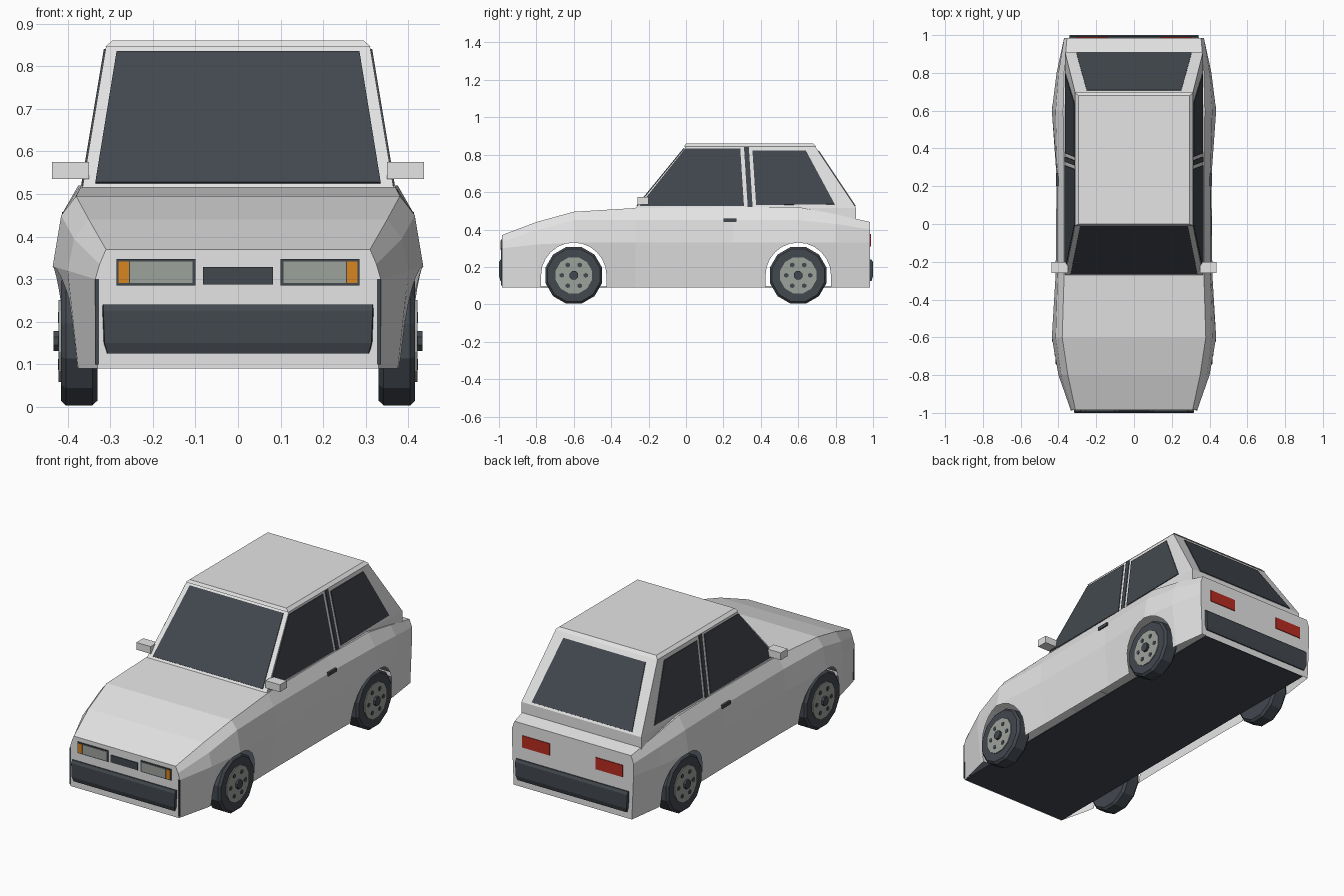
import bpy, bmesh, math
from mathutils import Vector, Matrix

if "Cube" in bpy.data.objects:
    bpy.data.objects.remove(bpy.data.objects["Cube"])


def material(name, rgb):
    m = bpy.data.materials.new(name)
    m.use_nodes = True
    m.diffuse_color = (*rgb, 1)
    m.node_tree.nodes["Principled BSDF"].inputs["Base Color"].default_value = (*rgb, 1)
    return m


PAINT = material("white paint", (0.78, 0.78, 0.78))
DARK = material("dark grey", (0.055, 0.065, 0.078))
LENS = material("grey lens and rim", (0.34, 0.36, 0.33))
AMBER = material("amber", (0.68, 0.24, 0.015))
RED = material("tail red", (0.48, 0.025, 0.015))


def finish(name, bm, mat):
    bmesh.ops.recalc_face_normals(bm, faces=bm.faces)
    me = bpy.data.meshes.new(name)
    bm.to_mesh(me)
    bm.free()
    me.materials.append(mat)
    ob = bpy.data.objects.new(name, me)
    bpy.context.collection.objects.link(ob)
    return ob


def loft(name, rings, mat):
    bm = bmesh.new()
    loops = [[bm.verts.new(p) for p in r] for r in rings]
    n = len(loops[0])
    for a, b in zip(loops, loops[1:]):
        for i in range(n):
            j = (i + 1) % n
            bm.faces.new((a[i], a[j], b[j], b[i]))
    bm.faces.new(loops[0])
    bm.faces.new(loops[-1])
    return finish(name, bm, mat)


def box(name, lo, hi, mat):
    def ring(z):
        return [(lo[0], lo[1], z), (hi[0], lo[1], z), (hi[0], hi[1], z), (lo[0], hi[1], z)]
    return loft(name, [ring(lo[2]), ring(hi[2])], mat)


def plate(name, pts, direction, mat, depth=0.004):
    # thin panel raised off a surface
    d = Vector(direction).normalized() * depth
    return loft(name, [[Vector(p) - d / 2 for p in pts], [Vector(p) + d for p in pts]], mat)


def disc(name, x0, x1, y, z, r, sides, mat, bevel=0.0):
    def ring(x, rad):
        return [(x, y + rad * math.cos((i + 0.5) * math.tau / sides),
                 z + rad * math.sin((i + 0.5) * math.tau / sides)) for i in range(sides)]
    rings = [ring(x0, r), ring(x1, r)]
    if bevel:
        s = math.copysign(bevel, x1 - x0)
        rings = [ring(x0, r - bevel), ring(x0 + s, r), ring(x1 - s, r), ring(x1, r - bevel)]
    return loft(name, rings, mat)


# Body shell: y, bottom x, waist x/z, shoulder x/z, top edge x/z
FLOOR = 0.09
stations = [
    (-0.985, 0.33, 0.335, 0.30, 0.325, 0.335, 0.31, 0.37),
    (-0.80, 0.375, 0.40, 0.32, 0.385, 0.395, 0.35, 0.44),
    (-0.60, 0.39, 0.435, 0.33, 0.415, 0.45, 0.38, 0.495),
    (-0.27, 0.385, 0.415, 0.33, 0.405, 0.45, 0.37, 0.515),
    (0.25, 0.385, 0.41, 0.33, 0.405, 0.45, 0.37, 0.52),
    (0.60, 0.39, 0.435, 0.33, 0.415, 0.45, 0.375, 0.52),
    (0.80, 0.385, 0.41, 0.33, 0.40, 0.43, 0.37, 0.482),
    (0.985, 0.36, 0.37, 0.33, 0.37, 0.40, 0.355, 0.44),
]
rings = []
for y, xb, xw, zw, xs, zs, xt, zt in stations:
    half = [(xb, FLOOR), (xw, zw), (xs, zs), (xt, zt)]
    rings.append([(x, y, z) for x, z in half] + [(-x, y, z) for x, z in reversed(half)])
body = loft("body_shell", rings, PAINT)

# Wheel arches cut right across the shell
WHEEL_Z, ARCH = 0.155, 0.175
cutters = []
for wy in (-0.6, 0.6):
    arc = [(wy + ARCH * math.cos(k * math.pi / 12), WHEEL_Z + ARCH * math.sin(k * math.pi / 12))
           for k in range(13)]
    outline = [(wy + ARCH, 0)] + arc + [(wy - ARCH, 0)]
    cutter = loft("arch_cutter", [[(x, y, z) for y, z in outline] for x in (-0.6, 0.6)], PAINT)
    cutter.hide_render = True
    mod = body.modifiers.new("arch", "BOOLEAN")
    mod.operation, mod.solver, mod.object = "DIFFERENCE", "EXACT", cutter
    cutters.append(cutter)
cut = bpy.data.meshes.new_from_object(body.evaluated_get(bpy.context.evaluated_depsgraph_get()))
body.modifiers.clear()
body.data = cut
for c in cutters:
    bpy.data.objects.remove(c)

# Leave the shell open underneath and inside the arches
bm = bmesh.new()
bm.from_mesh(cut)
inner = []
for f in bm.faces:
    xs = [v.co.x for v in f.verts]
    c = f.calc_center_median()
    near = any(math.hypot(c.y - wy, c.z - WHEEL_Z) < ARCH + 0.02 for wy in (-0.6, 0.6))
    if max(v.co.z for v in f.verts) < FLOOR + 0.005 or (near and max(xs) - min(xs) > 0.5):
        inner.append(f)
bmesh.ops.delete(bm, geom=inner, context="FACES")
bm.to_mesh(cut)
bm.free()
box("underbody", (-0.33, -0.98, FLOOR), (0.33, 0.98, FLOOR + 0.006), DARK)

# Cabin and roof
BASE, EAVE = 0.515, 0.845


def slope(z, low, high):
    return low + (high - low) * (z - BASE) / (EAVE - BASE)


def side_x(z): return slope(z, 0.365, 0.31)
def front_y(z): return slope(z, -0.27, 0.0)
def rear_y(z): return slope(z, 0.91, 0.69)


def rect(x, y0, y1, z):
    return [(-x, y0, z), (x, y0, z), (x, y1, z), (-x, y1, z)]


loft("cabin", [rect(0.365, -0.27, 0.91, 0.43), rect(0.365, -0.27, 0.91, BASE),
               rect(0.31, 0.0, 0.69, EAVE)], PAINT)
loft("roof", [rect(0.312, -0.01, 0.695, EAVE), rect(0.295, 0.0, 0.68, 0.86)], PAINT)

# Windscreen and rear window
lo, hi = 0.525, 0.833
plate("windscreen", [(-0.335, front_y(lo), lo), (0.335, front_y(lo), lo),
                     (0.285, front_y(hi), hi), (-0.285, front_y(hi), hi)],
      (0, -0.33, 0.27), DARK)
plate("rear_window", [(-0.305, rear_y(lo), lo), (0.305, rear_y(lo), lo),
                      (0.25, rear_y(0.82), 0.82), (-0.25, rear_y(0.82), 0.82)],
      (0, 0.33, 0.22), DARK)

# Side windows, pillar strips, and other mirrored parts
side_panels = {
    "front_side_window": [(-0.25, 0.525), (0.31, 0.525), (0.29, 0.832), (-0.005, 0.832)],
    "pillar_strip": [(0.33, 0.52), (0.356, 0.52), (0.336, 0.84), (0.31, 0.84)],
    "rear_side_window": [(0.375, 0.53), (0.795, 0.535), (0.64, 0.823), (0.355, 0.823)],
}


def pair(name, s, lo, hi, mat):
    x0, x1 = sorted((s * lo[0], s * hi[0]))
    return box(name, (x0, *lo[1:]), (x1, *hi[1:]), mat)


for side, s in (("left", 1), ("right", -1)):
    for name, pts in side_panels.items():
        plate(f"{side}_{name}", [(s * side_x(z), y, z) for y, z in pts],
              (s * 0.33, 0, 0.055), DARK)
    pair(f"{side}_mirror", s, (0.35, -0.26, 0.535), (0.437, -0.2, 0.575), PAINT)
    pair(f"{side}_door_handle", s, (0.39, 0.2, 0.44), (0.413, 0.27, 0.458), DARK)
    pair(f"{side}_headlight_frame", s, (0.1, -0.989, 0.285), (0.285, -0.98, 0.347), DARK)
    pair(f"{side}_headlight", s, (0.107, -0.992, 0.291), (0.254, -0.984, 0.341), LENS)
    pair(f"{side}_indicator", s, (0.256, -0.992, 0.291), (0.28, -0.984, 0.341), AMBER)
    pair(f"{side}_tail_light", s, (0.14, 0.98, 0.31), (0.305, 0.989, 0.375), RED)
    pair(f"{side}_corner_trim", s, (0.326, -0.988, 0.1), (0.336, -0.98, 0.3), DARK)

    # Wheels with rim, bolt holes and hub
    for end, wy in (("front", -0.6), ("rear", 0.6)):
        tag = f"{side}_{end}"
        disc(tag + "_tyre", s * 0.33, s * 0.416, wy, WHEEL_Z, 0.157, 12, DARK, 0.012)
        disc(tag + "_rim", s * 0.40, s * 0.421, wy, WHEEL_Z, 0.1, 12, LENS)
        disc(tag + "_hub", s * 0.41, s * 0.433, wy, WHEEL_Z, 0.025, 8, DARK)
        for k in range(6):
            a = k * math.tau / 6
            disc(tag + "_bolt_hole", s * 0.415, s * 0.423, wy + 0.064 * math.cos(a),
                 WHEEL_Z + 0.064 * math.sin(a), 0.013, 6, DARK)

# Grille and bumpers
box("grille", (-0.082, -0.99, 0.288), (0.082, -0.98, 0.328), DARK)
for name, e, w in (("front_bumper", -1, 0.32), ("rear_bumper", 1, 0.345)):
    loft(name, [[(-x, e * 0.97, z), (x, e * 0.97, z), (x - 0.004, e * y, z), (0.004 - x, e * y, z)]
                for x, y, z in ((w - 0.01, 0.992, 0.125), (w - 0.003, 1.0, 0.15),
                                (w, 1.0, 0.225), (w, 0.992, 0.24))], DARK)
